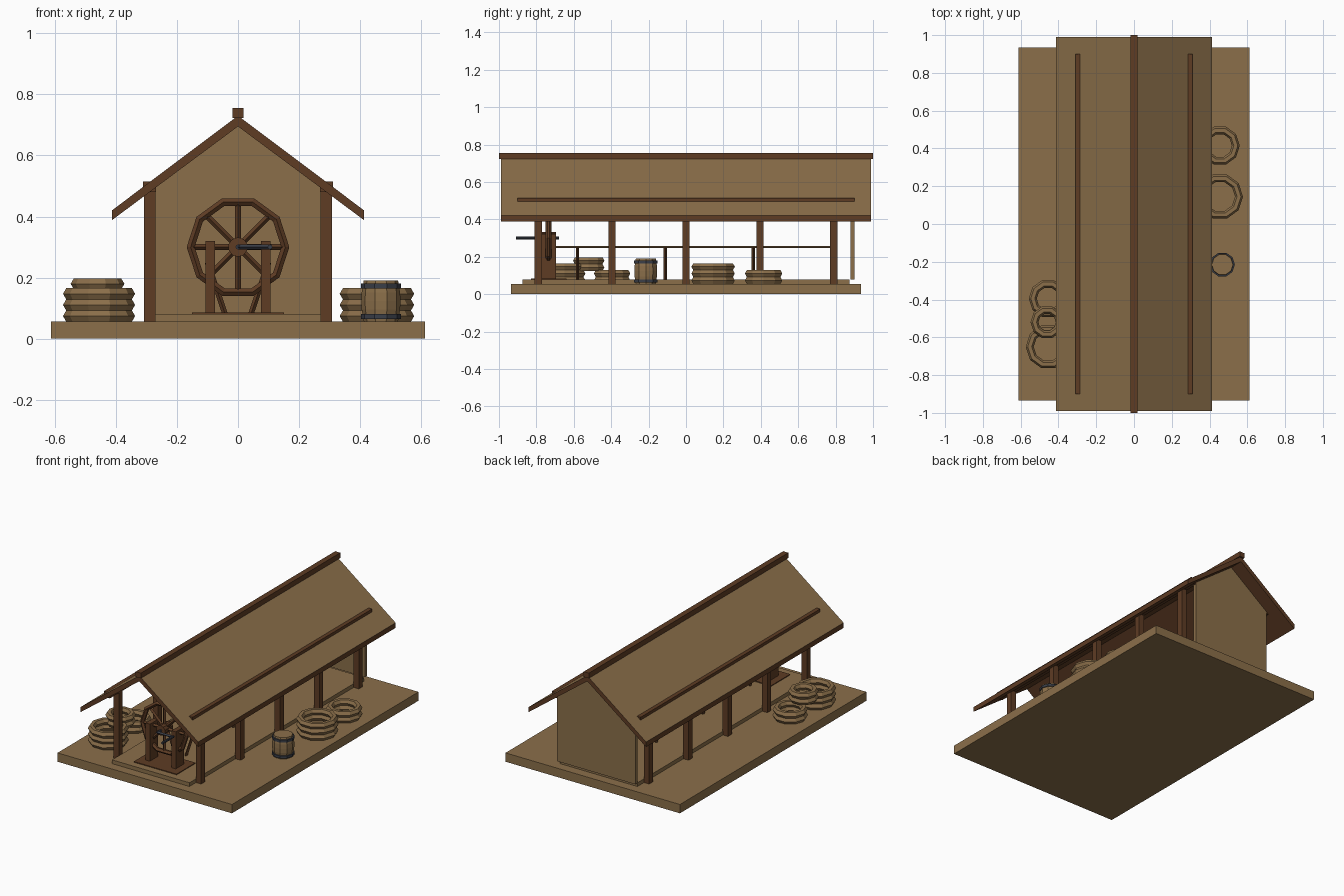
import bpy, bmesh, math
from mathutils import Vector

if "Cube" in bpy.data.objects:
    bpy.data.objects.remove(bpy.data.objects["Cube"])


def material(name, rgb):
    m = bpy.data.materials.new(name)
    lin = [(c / 255 / 12.92) if c < 11 else ((c / 255 + 0.055) / 1.055) ** 2.4 for c in rgb]
    m.diffuse_color = (*lin, 1)
    m.use_nodes = True
    m.node_tree.nodes["Principled BSDF"].inputs["Base Color"].default_value = m.diffuse_color
    return m


TAN = material("tan_straw", (139, 111, 74))
BROWN = material("dark_timber", (94, 60, 36))
IRON = material("iron", (58, 62, 72))


def finish(name, bm, *mats):
    bmesh.ops.recalc_face_normals(bm, faces=bm.faces)
    me = bpy.data.meshes.new(name)
    bm.to_mesh(me)
    bm.free()
    for m in mats:
        me.materials.append(m)
    ob = bpy.data.objects.new(name, me)
    bpy.context.collection.objects.link(ob)
    return ob


def box(name, x, y, z, mat):
    """Box from three (min, max) ranges."""
    bm = bmesh.new()
    bmesh.ops.create_cube(bm, size=1)
    for v in bm.verts:
        v.co = [r[0] + (c + 0.5) * (r[1] - r[0]) for c, r in zip(v.co, (x, y, z))]
    return finish(name, bm, mat)


def prism(name, outline, y0, y1, *mats):
    """Extrude an x-z outline along y."""
    bm = bmesh.new()
    f = bm.faces.new([bm.verts.new((x, y0, z)) for x, z in outline])
    new = bmesh.ops.extrude_face_region(bm, geom=[f])["geom"]
    for v in new:
        if isinstance(v, bmesh.types.BMVert):
            v.co.y = y1
    return finish(name, bm, *mats)


def bar(name, a, b, r, mat, sides=4):
    """Straight bar between two points."""
    a, b = Vector(a), Vector(b)
    d = b - a
    bm = bmesh.new()
    bmesh.ops.create_cone(bm, cap_ends=True, segments=sides, radius1=r, radius2=r, depth=d.length)
    ob = finish(name, bm, mat)
    ob.location = (a + b) / 2
    ob.rotation_euler = d.to_track_quat('Z', 'Y').to_euler()
    return ob


def lathe(name, profile, n, loc, mat, closed=False):
    """Revolve an (r, z) profile around z."""
    bm = bmesh.new()
    rings = [[bm.verts.new((r * math.cos(2 * math.pi * i / n), r * math.sin(2 * math.pi * i / n), z))
              for i in range(n)] for r, z in profile]
    pairs = list(zip(rings, rings[1:])) + ([(rings[-1], rings[0])] if closed else [])
    for p, q in pairs:
        for i in range(n):
            j = (i + 1) % n
            bm.faces.new((p[i], p[j], q[j], q[i]))
    if not closed:
        bm.faces.new(rings[0])
        bm.faces.new(rings[-1])
    ob = finish(name, bm, mat)
    ob.location = loc
    return ob


# ground slab and raised floor
box("base_slab", (-0.612, 0.612), (-0.935, 0.935), (0, 0.056), TAN)
box("floor", (-0.272, 0.272), (-0.875, 0.875), (0.056, 0.08), TAN)

# posts and wall plates
for s in (-1, 1):
    for y in (-0.79, -0.395, 0, 0.395, 0.79):
        box("post", (s * 0.289 - 0.019, s * 0.289 + 0.019), (y - 0.019, y + 0.019), (0.056, 0.49), BROWN)
    box("wall_plate", (s * 0.29 - 0.021, s * 0.29 + 0.021), (-0.9, 0.9), (0.48, 0.515), BROWN)

# roof: straw on the upward faces, timber elsewhere
roof = prism("roof", [(0, 0.73), (0.413, 0.42), (0.413, 0.388), (0, 0.695), (-0.413, 0.388), (-0.413, 0.42)],
             -0.99, 0.99, BROWN, TAN)
for f in roof.data.polygons:
    f.material_index = 1 if f.normal.z > 0.1 else 0
box("ridge_cap", (-0.018, 0.018), (-1, 1), (0.722, 0.755), BROWN)

# back wall and gable
box("back_wall", (-0.275, 0.275), (0.88, 0.9), (0.08, 0.515), TAN)
prism("back_gable", [(-0.275, 0.515), (0.275, 0.515), (0, 0.71)], 0.88, 0.9, TAN)

# spinning wheel
WY, WZ = -0.735, 0.30
box("wheel_sole_plate", (-0.15, 0.15), (-0.83, -0.64), (0.08, 0.085), BROWN)
for s in (-1, 1):
    box("wheel_stand", (s * 0.091 - 0.015, s * 0.091 + 0.015), (-0.775, -0.695), (0.08, 0.32), BROWN)
rim = lathe("wheel_rim", [(0.168, -0.006), (0.168, 0.006), (0.155, 0.016), (0.142, 0.006), (0.142, -0.006), (0.155, -0.016)],
            10, (0, WY, WZ), BROWN, closed=True)
rim.rotation_euler.x = math.pi / 2
for i in range(4):
    c, s = math.cos(i * math.pi / 4) * 0.15, math.sin(i * math.pi / 4) * 0.15
    bar("wheel_spoke", (-c, WY, WZ - s), (c, WY, WZ + s), 0.01, BROWN)
bar("wheel_hub", (0, -0.775, WZ), (0, -0.695, WZ), 0.032, BROWN, 10)
bar("crank_axle", (0, -0.81, WZ), (0, -0.68, WZ), 0.008, IRON, 8)
bar("crank_arm", (0, -0.805, WZ), (0.11, -0.805, WZ), 0.008, IRON)
bar("crank_handle", (0.105, -0.91, WZ), (0.105, -0.80, WZ), 0.008, IRON, 8)

# stretched ropes on forked trestles
for s in (-1, 1):
    bar("long_rope", (s * 0.09, -0.70, 0.253), (s * 0.09, 0.79, 0.253), 0.006, TAN, 6)
    for y in (-0.58, -0.11, 0.36):
        bar("trestle_leg", (s * 0.042, y, 0.08), (s * 0.1, y, 0.25), 0.009, BROWN)


# rope coils: stacked hexagonal rings
def coil(x, y, z, radius, layers):
    m = 0.021
    section = [(radius - m + m * math.cos(k * math.pi / 3), m * math.sin(k * math.pi / 3)) for k in range(6)]
    for i in range(layers):
        lathe("rope_coil", section, 10, (x, y, z + 0.018 + i * 0.0365), TAN, closed=True)


coil(-0.455, -0.65, 0.056, 0.118, 3)
coil(-0.455, -0.395, 0.056, 0.102, 2)
coil(-0.46, -0.52, 0.125, 0.088, 2)
coil(0.455, 0.145, 0.056, 0.122, 3)
coil(0.455, 0.415, 0.056, 0.105, 2)

# tar barrel with iron hoops
B = (0.468, -0.215, 0.056)
lathe("barrel", [(0.056, 0), (0.063, 0.04), (0.064, 0.067), (0.063, 0.095), (0.056, 0.135)], 10, B, TAN)
for z in (0.008, 0.108):
    lathe("barrel_hoop", [(0.05, z), (0.066, z), (0.066, z + 0.016), (0.05, z + 0.016)], 10, B, IRON, closed=True)
